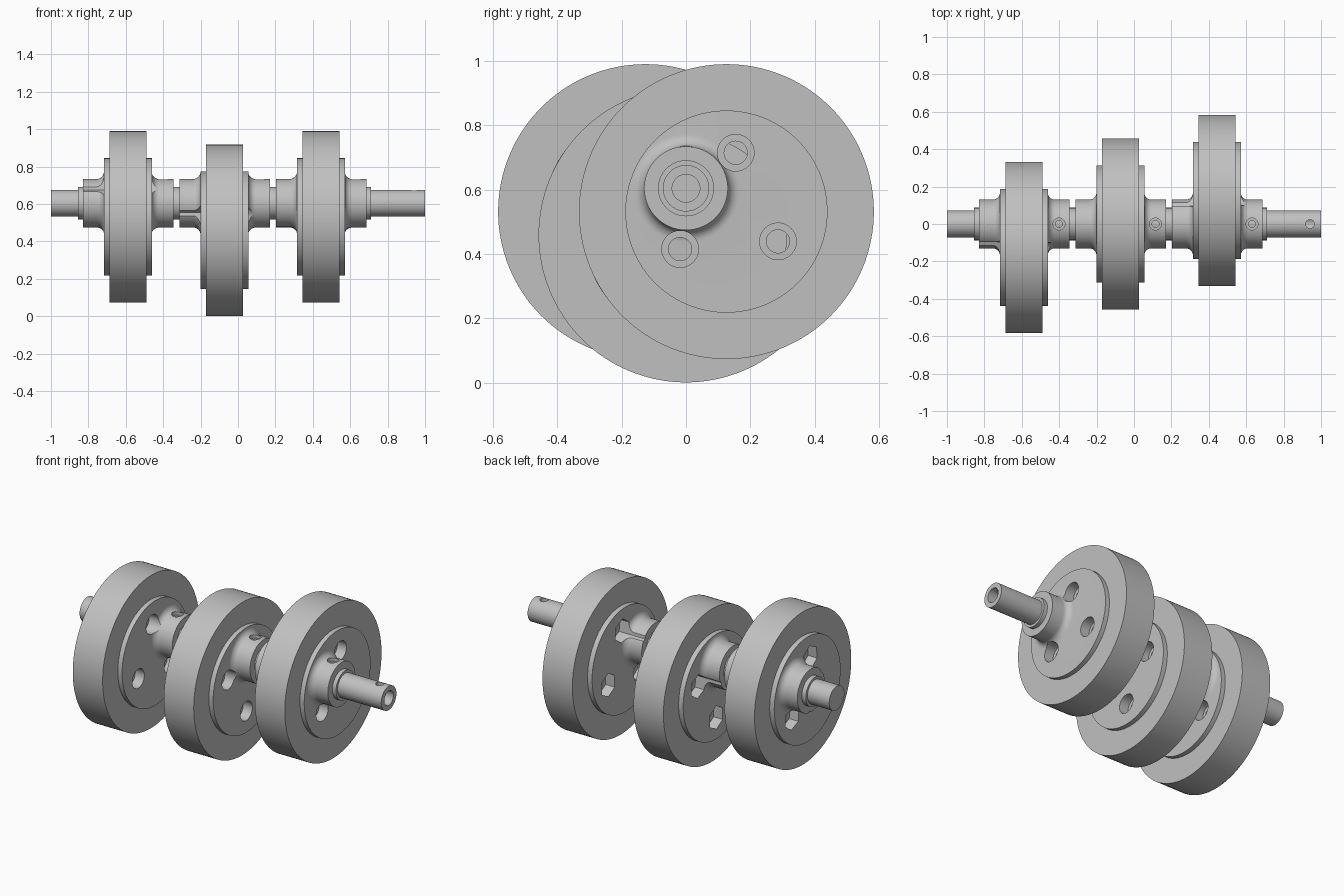
import bpy, bmesh, math
from mathutils import Matrix, Vector

cube = bpy.data.objects.get("Cube")
if cube:
    bpy.data.objects.remove(cube, do_unlink=True)

AXIS_Z = 0.604      # height of the shaft axis
THROW = 0.145       # eccentric offset of each disc
PITCH = 0.516       # spacing of the three eccentrics

steel = bpy.data.materials.new("plain_grey")
steel.use_nodes = True
steel.diffuse_color = (0.53, 0.53, 0.53, 1)
steel.node_tree.nodes["Principled BSDF"].inputs["Base Color"].default_value = (0.53, 0.53, 0.53, 1)


def add_object(name, bm):
    bmesh.ops.recalc_face_normals(bm, faces=bm.faces)
    mesh = bpy.data.meshes.new(name)
    bm.to_mesh(mesh)
    bm.free()
    mesh.materials.append(steel)
    obj = bpy.data.objects.new(name, mesh)
    bpy.context.scene.collection.objects.link(obj)
    return obj


def lathe(name, profile, y=0, z=AXIS_Z, segments=96):
    """Revolve (x, radius) points about an axis parallel to x."""
    bm = bmesh.new()
    verts = [bm.verts.new((x, y, z + r)) for x, r in profile]
    edges = [bm.edges.new(pair) for pair in zip(verts, verts[1:])]
    bmesh.ops.spin(bm, geom=verts + edges, cent=(0, y, z), axis=(1, 0, 0),
                   angle=math.tau, steps=segments)
    bmesh.ops.remove_doubles(bm, verts=bm.verts, dist=0.00005)
    return add_object(name, bm)


def rods(name, centres, x0, x1, radius, sides, turns):
    """Parallel prisms along x, used to cut bolt holes and nut pockets."""
    bm = bmesh.new()
    for (y, z), turn in zip(centres, turns):
        ring = [(y + radius * math.cos(turn + math.tau * i / sides),
                 z + radius * math.sin(turn + math.tau * i / sides)) for i in range(sides)]
        face = bm.faces.new([bm.verts.new((x0, a, b)) for a, b in ring])
        new = bmesh.ops.extrude_face_region(bm, geom=[face])["geom"]
        bmesh.ops.translate(bm, vec=Vector((x1 - x0, 0, 0)),
                            verts=[v for v in new if isinstance(v, bmesh.types.BMVert)])
    return add_object(name, bm)


def drill(name, x, radius, low, high):
    """Vertical cutter, heights measured from the shaft axis."""
    bm = bmesh.new()
    bmesh.ops.create_cone(bm, cap_ends=True, segments=32, radius1=radius, radius2=radius,
                          depth=high - low,
                          matrix=Matrix.Translation((x, 0, AXIS_Z + (low + high) / 2)))
    return add_object(name, bm)


def combine(obj, tool, operation):
    tool.hide_render = True
    mod = obj.modifiers.new(operation, "BOOLEAN")
    mod.object, mod.operation, mod.solver = tool, operation, "EXACT"
    bpy.context.view_layer.objects.active = obj
    bpy.ops.object.modifier_apply(modifier=mod.name)
    bpy.data.objects.remove(tool, do_unlink=True)


def finish(obj):
    bpy.ops.object.select_all(action="DESELECT")
    obj.select_set(True)
    bpy.context.view_layer.objects.active = obj
    bpy.ops.object.shade_smooth_by_angle(angle=math.radians(25))


def flare(x, direction, size=0.038, steps=8):
    """Concave fillet from the hub out to the boss face at x."""
    points = []
    for i in range(steps + 1):
        a = math.pi / 2 * i / steps
        points.append((x - direction * size * (1 - math.sin(a)),
                       0.13 + size * (1 - math.cos(a))))
    return points


def eccentric(name, mid, angle):
    y, z = THROW * math.cos(angle), AXIS_Z + THROW * math.sin(angle)
    left, right = mid - 0.129, mid + 0.127          # boss faces
    # Stepped disc
    disc = lathe(name, [(left, 0), (left, 0.314), (mid - 0.099, 0.314), (mid - 0.099, 0.458),
                        (mid + 0.099, 0.458), (mid + 0.099, 0.314), (right, 0.314), (right, 0)],
                 y, z, 128)
    # Hub with filleted roots
    hub = lathe("hub", [(mid - 0.241, 0), (mid - 0.241, 0.13)] + flare(left, 1)
                + [(left + 0.01, 0.168), (left + 0.01, 0.13), (right - 0.01, 0.13),
                   (right - 0.01, 0.168)] + flare(right, -1)[::-1]
                + [(mid + 0.243, 0.13), (mid + 0.243, 0)])
    combine(disc, hub, "UNION")
    # Three bolt holes with round counterbores and hexagonal nut pockets
    inward = angle + math.pi
    spots = [inward + math.radians(a) for a in (-69, 69, 180)]
    centres = [(y + 0.185 * math.cos(a), z + 0.185 * math.sin(a)) for a in spots]
    turns = [math.atan2(AXIS_Z - cz, -cy) for cy, cz in centres]
    combine(disc, rods("bolt_cutter", centres, mid - 0.3, mid + 0.3, 0.036, 32, turns), "DIFFERENCE")
    combine(disc, rods("head_cutter", centres, right - 0.06, mid + 0.3, 0.057, 40, turns), "DIFFERENCE")
    combine(disc, rods("nut_cutter", centres, mid - 0.3, left + 0.06, 0.07, 6, turns), "DIFFERENCE")
    # Set screw hole in the top of the hub
    combine(disc, drill("screw_cutter", mid + 0.187, 0.019, 0.04, 0.2), "DIFFERENCE")
    combine(disc, drill("screw_seat_cutter", mid + 0.187, 0.032, 0.108, 0.2), "DIFFERENCE")
    finish(disc)


for i, (name, degrees) in enumerate((("right_eccentric", 210), ("middle_eccentric", 270),
                                     ("left_eccentric", 330))):
    eccentric(name, -0.588 + PITCH * i, math.radians(degrees))

# Shaft with a collar under the hubs and a bored end
shaft = lathe("shaft", [(-1, 0), (-1, 0.072), (-0.856, 0.072), (-0.856, 0.087), (0.711, 0.087),
                        (0.711, 0.072), (1, 0.072), (1, 0.043), (0.75, 0.043), (0.75, 0)], segments=64)
combine(shaft, drill("pin_cutter", 0.941, 0.023, 0, 0.1), "DIFFERENCE")
finish(shaft)
